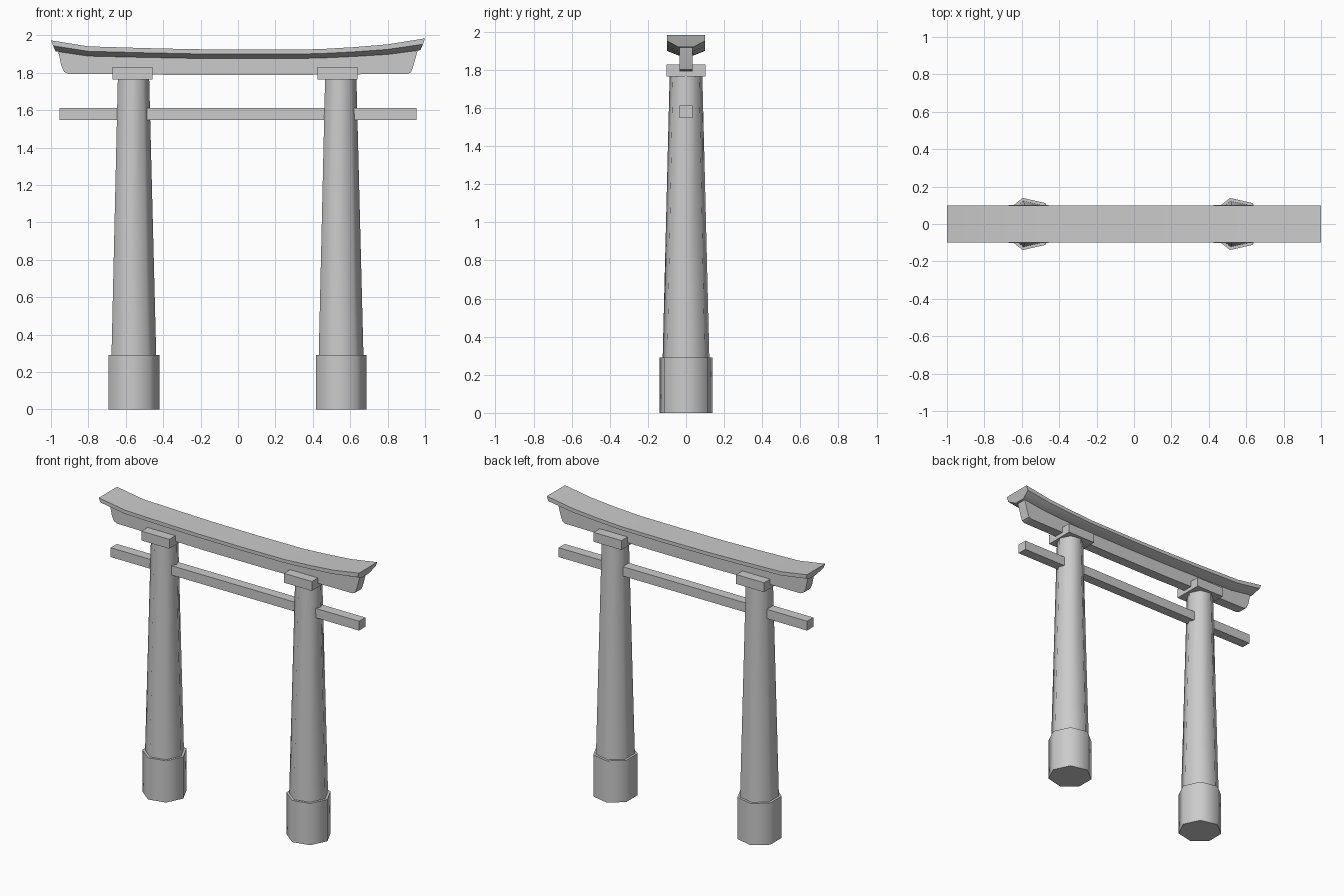
import bpy, bmesh, math

if "Cube" in bpy.data.objects:
    bpy.data.objects.remove(bpy.data.objects["Cube"])


def finish(name, bm, angle=60):
    bmesh.ops.recalc_face_normals(bm, faces=bm.faces)
    mesh = bpy.data.meshes.new(name)
    bm.to_mesh(mesh)
    bm.free()
    obj = bpy.data.objects.new(name, mesh)
    bpy.context.collection.objects.link(obj)
    bpy.ops.object.select_all(action='DESELECT')
    obj.select_set(True)
    bpy.context.view_layer.objects.active = obj
    bpy.ops.object.shade_smooth_by_angle(angle=math.radians(angle))
    return obj


def loft(name, rings, angle=60):
    """Skin a row of equal-length closed rings and cap both ends."""
    bm = bmesh.new()
    rows = [[bm.verts.new(p) for p in r] for r in rings]
    n = len(rows[0])
    for a, b in zip(rows, rows[1:]):
        for i in range(n):
            j = (i + 1) % n
            bm.faces.new((a[i], a[j], b[j], b[i]))
    bm.faces.new(rows[0])
    bm.faces.new(rows[-1])
    return finish(name, bm, angle)


def heptagon(cx, r, z):
    return [(cx + r * math.cos(i * math.tau / 7), r * math.sin(i * math.tau / 7), z)
            for i in range(7)]


def box(name, x0, x1, hy, z0, z1):
    return loft(name, [[(x, -hy, z0), (x, hy, z0), (x, hy, z1), (x, -hy, z1)]
                       for x in (x0, x1)], 30)


# Two identical seven-sided pillars with plinths and cap blocks
for side, cx in (("left", -0.563), ("right", 0.545)):
    loft(side + "_plinth", [heptagon(cx, 0.143, 0), heptagon(cx, 0.143, 0.29)])
    loft(side + "_pillar", [heptagon(cx, 0.126, 0.28), heptagon(cx, 0.088, 1.775)])
    bx = -0.564 if cx < 0 else 0.532
    box(side + "_cap_block", bx - 0.107, bx + 0.107, 0.102, 1.765, 1.83)

# Straight tie beam through both pillars
box("tie_beam", -0.955, 0.955, 0.034, 1.548, 1.613)

# Upswept top lintel: x, top height, thickness
stations = [(-1.0, 1.973, 0.058), (-0.8, 1.941, 0.052), (-0.5, 1.932, 0.05),
            (-0.24, 1.926, 0.049), (0.1, 1.924, 0.048), (0.43, 1.926, 0.048),
            (0.62, 1.937, 0.05), (0.8, 1.952, 0.054), (1.0, 1.984, 0.063)]
rings = []
for x, z, t in stations:
    tuck = 0.025 * x if abs(x) == 1 else 0       # ends lean outwards
    rings.append([(x, -0.1, z), (x, 0.1, z),
                  (x - tuck * 0.45, 0.1, z - t * 0.5), (x - tuck, 0.04, z - t),
                  (x - tuck, -0.04, z - t), (x - tuck * 0.45, -0.1, z - t * 0.5)])
loft("top_lintel", rings, 40)

# Thin board under the lintel with rounded, raked ends
top = [(x * (0.962 if abs(x) == 1 else 1), z - t + 0.004) for x, z, t in stations]
bottom = [(0.938, 1.838), (0.925, 1.803), (0.906, 1.794), (0.5, 1.791), (0.24, 1.787),
          (-0.24, 1.787), (-0.5, 1.791), (-0.906, 1.794), (-0.93, 1.806), (-0.945, 1.838)]
loft("lower_lintel", [[(x, y, z) for x, z in top + bottom] for y in (-0.035, 0.035)], 40)
